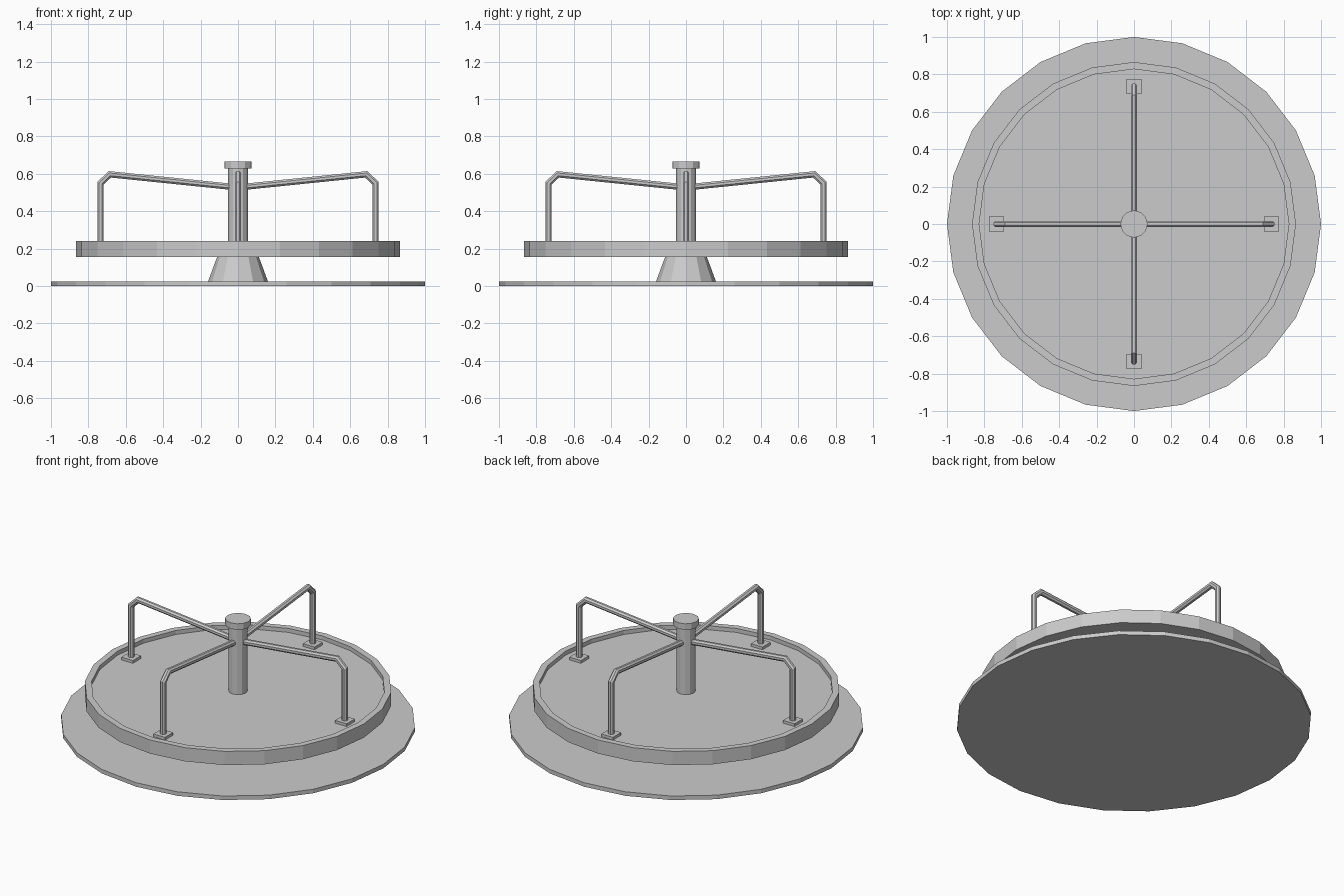
import bpy, math
from mathutils import Vector

cube = bpy.data.objects.get("Cube")
if cube:
    bpy.data.objects.remove(cube, do_unlink=True)

metal = bpy.data.materials.new("grey_metal")
metal.use_nodes = True
GREY = (0.6, 0.6, 0.6, 1)
metal.diffuse_color = GREY
metal.node_tree.nodes["Principled BSDF"].inputs["Base Color"].default_value = GREY


def add_mesh(name, verts, faces):
    mesh = bpy.data.meshes.new(name)
    mesh.from_pydata(verts, [], faces)
    mesh.materials.append(metal)
    obj = bpy.data.objects.new(name, mesh)
    bpy.context.collection.objects.link(obj)
    return obj


def rings_to_mesh(name, rings):
    """Skin a list of equal vertex rings and cap both ends."""
    n = len(rings[0])
    verts = [v for ring in rings for v in ring]
    faces = [tuple(reversed(range(n))), tuple(range(len(verts) - n, len(verts)))]
    for k in range(len(rings) - 1):
        for i in range(n):
            a, b = k * n + i, k * n + (i + 1) % n
            faces.append((a, b, b + n, a + n))
    return add_mesh(name, verts, faces)


def lathe(name, profile, sides):
    """Turn a (radius, height) profile around the z axis."""
    angles = [math.tau * i / sides for i in range(sides)]
    return rings_to_mesh(name, [[(r * math.cos(a), r * math.sin(a), z) for a in angles]
                                for r, z in profile])


def pipe(name, path, radius, turn, sides=8):
    """Mitred tube along a path in the xz plane, turned around z."""
    pts = [Vector((x, 0, z)) for x, z in path]
    rings = []
    for i, p in enumerate(pts):
        before = (p - pts[i - 1]).normalized() if i else (pts[1] - p).normalized()
        after = (pts[i + 1] - p).normalized() if i + 1 < len(pts) else before
        tangent = (before + after).normalized()
        side = Vector((0, 1, 0))
        up = tangent.cross(side) / tangent.dot(before)
        rings.append([p + radius * (math.cos(a) * side + math.sin(a) * up)
                      for a in (math.tau * (k + 0.5) / sides for k in range(sides))])
    obj = rings_to_mesh(name, rings)
    obj.rotation_euler.z = turn


# Ground disc, pedestal and rimmed deck
lathe("ground_disc", [(1, 0), (1, 0.025)], 24)
lathe("pedestal", [(0.16, 0.025), (0.11, 0.16)], 12)
lathe("deck", [(0.866, 0.155), (0.866, 0.24), (0.828, 0.24), (0.828, 0.215)], 24)

# Centre post and cap
lathe("centre_post", [(0.053, 0.21), (0.053, 0.635)], 12)
lathe("post_cap", [(0.073, 0.628), (0.073, 0.665)], 12)

# Four handrails with foot plates
for name, turn in (("left", 0), ("back", 1), ("right", 2), ("front", 3)):
    angle = turn * math.pi / 2
    pipe(name + "_handrail", [(0.735, 0.215), (0.735, 0.55), (0.685, 0.597), (0.03, 0.53)],
         0.018, angle)
    h = 0.04
    corners = [(0.735 - h, -h), (0.735 + h, -h), (0.735 + h, h), (0.735 - h, h)]
    plate = rings_to_mesh(name + "_foot_plate",
                          [[(x, y, z) for x, y in corners] for z in (0.213, 0.232)])
    plate.rotation_euler.z = angle
